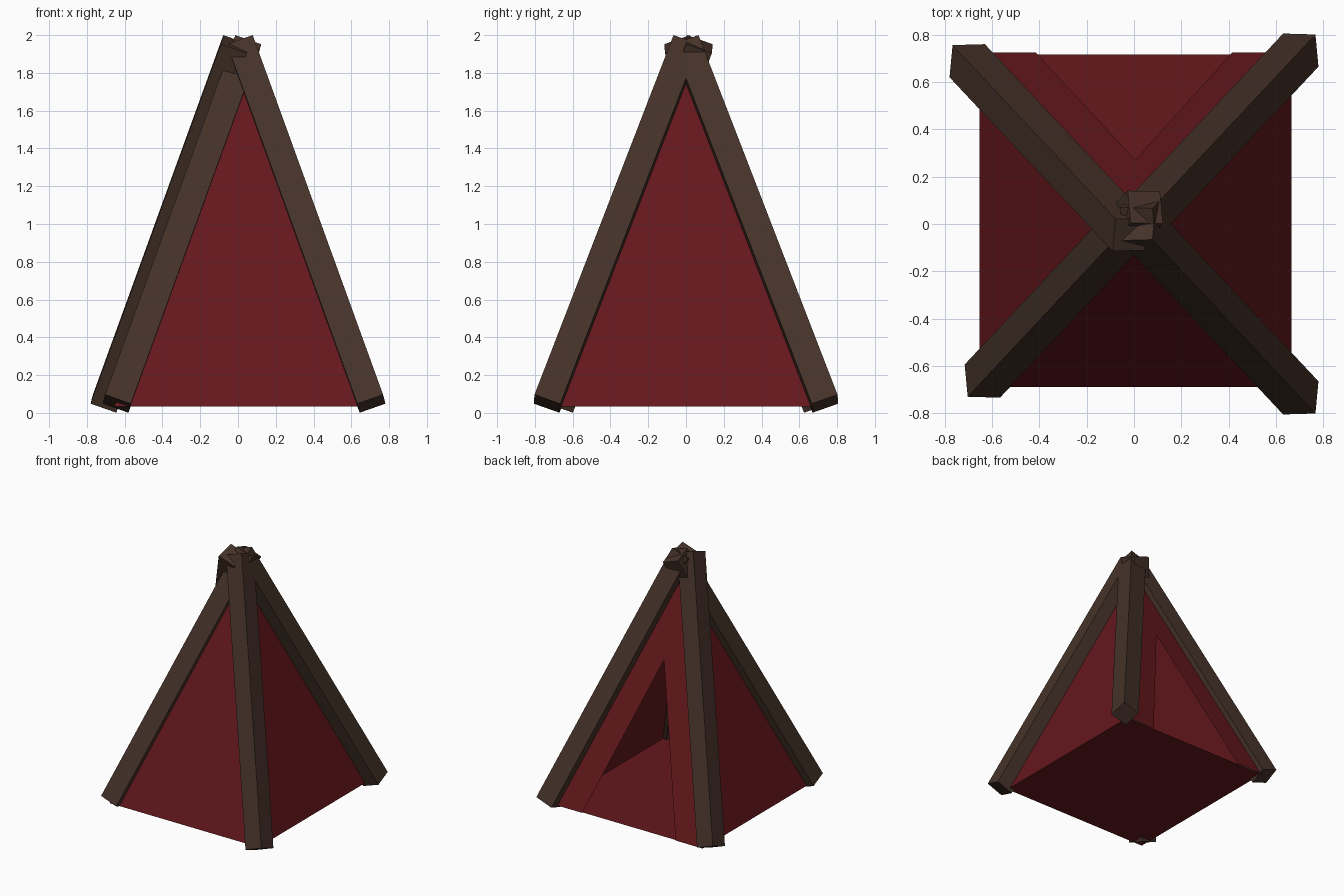
import bpy, bmesh
from mathutils import Vector, Matrix

if "Cube" in bpy.data.objects:
    bpy.data.objects.remove(bpy.data.objects["Cube"])


def material(name, color):
    m = bpy.data.materials.new(name)
    m.diffuse_color = (*color, 1)
    m.use_nodes = True
    m.node_tree.nodes["Principled BSDF"].inputs["Base Color"].default_value = m.diffuse_color
    return m


wood = material("dark_wood", (0.06, 0.032, 0.022))
red = material("red_cloth", (0.13, 0.009, 0.012))


def finish(name, bm, mat):
    me = bpy.data.meshes.new(name)
    bm.to_mesh(me)
    bm.free()
    me.materials.append(mat)
    ob = bpy.data.objects.new(name, me)
    bpy.context.collection.objects.link(ob)
    return ob


def pole(name, bottom, top):
    # square beam turned so one edge faces outward
    a, b = Vector(bottom), Vector(top)
    d = (b - a).normalized()
    h = d.cross(Vector((0, 0, 1))).normalized()
    u = d.cross(h)
    rot = Matrix((h, u, d)).transposed().to_4x4()
    bm = bmesh.new()
    bmesh.ops.create_cone(bm, cap_ends=True, segments=4, radius1=0.1025,
                          radius2=0.1025, depth=(b - a).length,
                          matrix=Matrix.Translation((a + b) / 2) @ rot)
    finish(name, bm, wood)


def sheet(name, *polys):
    bm = bmesh.new()
    for p in polys:
        bm.faces.new([bm.verts.new(v) for v in p])
    bmesh.ops.remove_doubles(bm, verts=bm.verts, dist=1e-4)
    return finish(name, bm, red)


# Four leaning poles: side signs and small placement offset
for name, sx, sy, ox, oy in (("front_right_pole", 1, -1, 0, 0),
                             ("back_right_pole", 1, 1, 0, 0),
                             ("front_left_pole", -1, -1, 0.064, 0.071),
                             ("back_left_pole", -1, 1, 0, -0.045)):
    pole(name, (sx * 0.706 + ox, sy * 0.736 + oy, 0.049),
         (sx * 0.016 + ox, oy, 1.952))

# Cloth walls meeting at the peak
z = 0.035
peak = Vector((0.005, 0.01, 1.87))
fl, fr = Vector((-0.655, -0.69, z)), Vector((0.667, -0.69, z))
bl, br = Vector((-0.655, 0.725, z)), Vector((0.667, 0.725, z))
sheet("front_wall", (fl, fr, peak))
sheet("right_wall", (fr, br, peak))
sheet("left_wall", (bl, fl, peak))
sheet("floor", (fl, fr, br + Vector((0, -0.008, 0)), bl + Vector((0, -0.008, 0))))

# Back wall with a triangular doorway
mid = (bl + br) / 2
door_top = mid.lerp(peak, 0.635)
door_l, door_r = (Vector((x, 0.725, z)) for x in (-0.415, 0.415))
sheet("back_wall", (br, door_r, door_top, peak), (door_l, bl, peak, door_top))
